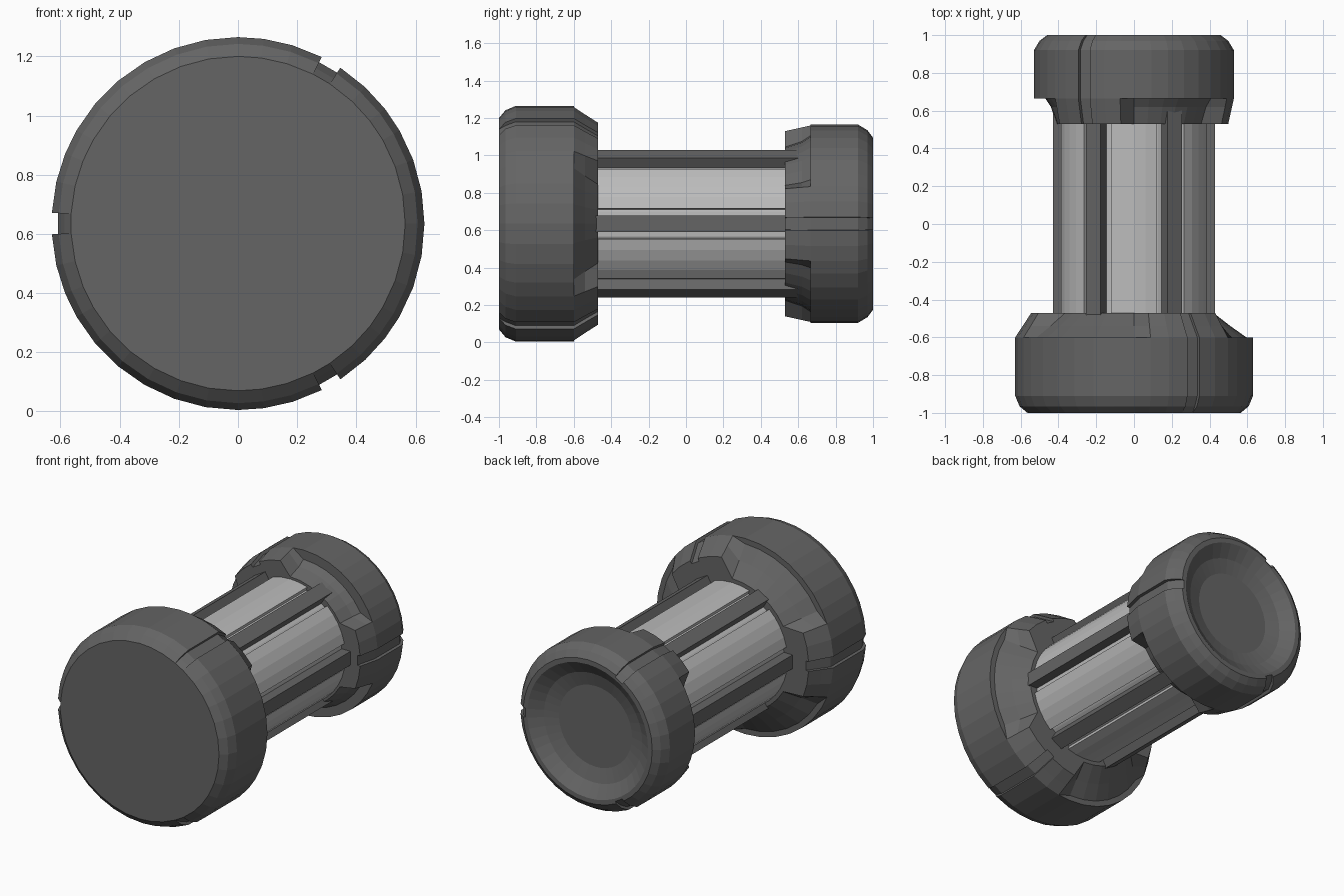
import bpy, bmesh
from math import sin, cos, radians
from mathutils import Matrix

if "Cube" in bpy.data.objects:
    bpy.data.objects.remove(bpy.data.objects["Cube"])

CZ = 0.635  # height of the long axis


def material(name, v):
    m = bpy.data.materials.new(name)
    m.diffuse_color = (v, v, v, 1)
    m.use_nodes = True
    m.node_tree.nodes["Principled BSDF"].inputs["Base Color"].default_value = m.diffuse_color
    return m


DARK = material("dark_grey", 0.13)
LIGHT = material("light_grey", 0.5)


def finish(name, bm, mat):
    bmesh.ops.remove_doubles(bm, verts=bm.verts[:], dist=1e-5)
    bmesh.ops.recalc_face_normals(bm, faces=bm.faces[:])
    me = bpy.data.meshes.new(name)
    bm.to_mesh(me)
    bm.free()
    me.materials.append(mat)
    ob = bpy.data.objects.new(name, me)
    bpy.context.collection.objects.link(ob)
    return ob


def polar(bm, deg, r, y):
    a = radians(deg)
    return bm.verts.new((r * cos(a), y, CZ + r * sin(a)))


def end_cap(name, rings, start, notch_half):
    """Lathe whose radius changes by column: F full, N notch, C cut-away.
    Each ring is (y, full radius, cut radius, notch depth)."""
    n = 60 - notch_half
    right = [(0, "C"), (10, "C"), (20, "C"), (30, "C"), (38, "F"), (47, "F"), (n, "F"), (n, "N")]
    sector = [(-a, k) for a, k in right[:0:-1]] + right
    cols = [(start + 120 * i + a, k) for i in range(3) for a, k in sector]
    bm = bmesh.new()
    grid = []
    for y, rf, rc, depth in rings:
        radius = {"F": rf, "N": rf - depth, "C": rc}
        grid.append([polar(bm, a, radius[k], y) for a, k in cols])
    for lo, hi in zip(grid, grid[1:]):
        for j in range(len(cols)):
            k = (j + 1) % len(cols)
            bm.faces.new((lo[j], lo[k], hi[k], hi[j]))
    bm.faces.new(grid[0])
    bm.faces.new(grid[-1])
    return finish(name, bm, DARK)


# large front cap with flat face
end_cap("front_cap", [
    (-1.0, 0.565, 0.565, 0.0),
    (-0.965, 0.607, 0.607, 0.02),
    (-0.91, 0.63, 0.63, 0.02),
    (-0.60, 0.63, 0.63, 0.02),
    (-0.60, 0.63, 0.595, 0.02),
    (-0.54, 0.59, 0.51, 0.02),
    (-0.47, 0.545, 0.42, 0.02),
    (-0.47, 0.35, 0.35, 0.0)], 0, 3.3)

# smaller back cap with dished end
end_cap("back_cap", [
    (0.92, 0.26, 0.26, 0.0),
    (0.945, 0.35, 0.35, 0.0),
    (1.0, 0.43, 0.43, 0.0),
    (1.0, 0.46, 0.46, 0.015),
    (0.97, 0.50, 0.50, 0.02),
    (0.92, 0.53, 0.53, 0.02),
    (0.665, 0.53, 0.53, 0.02),
    (0.665, 0.53, 0.47, 0.02),
    (0.62, 0.52, 0.44, 0.02),
    (0.53, 0.50, 0.41, 0.02),
    (0.53, 0.35, 0.35, 0.0)], 60, 3.8)

# inner core tube
bm = bmesh.new()
bmesh.ops.create_cone(bm, cap_ends=True, segments=36, radius1=0.372, radius2=0.372, depth=1.2,
                      matrix=Matrix.Translation((0, 0.03, CZ)) @ Matrix.Rotation(radians(90), 4, "X"))
finish("core", bm, LIGHT)

# six curved light panels between the ribs
for i in range(6):
    bm = bmesh.new()
    angles = [30 + 60 * i + d for d in (-18, -9, 0, 9, 18)]
    outline = [(a, 0.395) for a in angles] + [(a, 0.35) for a in reversed(angles)]
    ends = [[polar(bm, a, r, y) for a, r in outline] for y in (-0.5, 0.56)]
    for e in ends:
        bm.faces.new(e)
    for j in range(len(outline)):
        k = (j + 1) % len(outline)
        bm.faces.new((ends[0][j], ends[0][k], ends[1][k], ends[1][j]))
    finish(f"side_panel_{i + 1}", bm, LIGHT)

# six long ribs
for i in range(6):
    bm = bmesh.new()
    place = (Matrix.Translation((0, 0.055, CZ)) @ Matrix.Rotation(radians(-60 * i), 4, "Y")
             @ Matrix.Translation((0.385, 0, 0)) @ Matrix.Diagonal((0.09, 1.09, 0.088, 1)))
    bmesh.ops.create_cube(bm, size=1, matrix=place)
    finish(f"rib_{i + 1}", bm, DARK)
